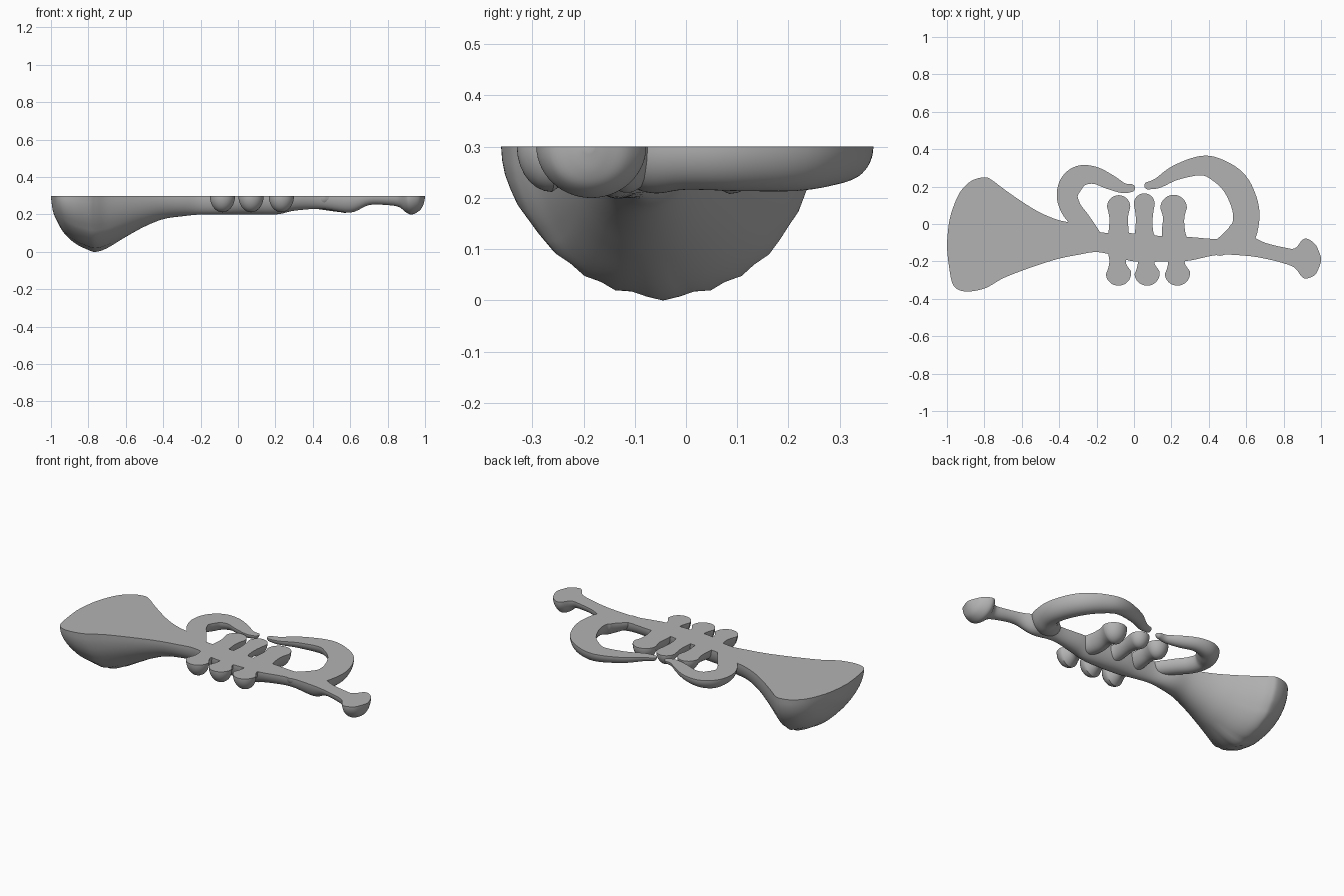
import bpy, bmesh, math
from mathutils import Vector

if "Cube" in bpy.data.objects:
    bpy.data.objects.remove(bpy.data.objects["Cube"], do_unlink=True)

TOP = 0.3      # height of the flat face shared by every part
SIDES = 28     # segments in each half-round cross-section

grey = bpy.data.materials.new("plain grey")
grey.use_nodes = True
colour = (0.45, 0.45, 0.45, 1)
grey.diffuse_color = colour
grey.node_tree.nodes["Principled BSDF"].inputs["Base Color"].default_value = colour


def smooth_path(stations, steps):
    """Catmull-Rom interpolation through tuples of any length."""
    pts = [Vector(s) for s in stations]
    pts = [pts[0]] + pts + [pts[-1]]
    out = []
    for a, b, c, d in zip(pts, pts[1:], pts[2:], pts[3:]):
        for i in range(steps):
            t = i / steps
            out.append(b + (c - a) * (t / 2) + (a * 2 - b * 5 + c * 4 - d) * (t * t / 2)
                       + (b * 3 - a - c * 3 + d) * (t ** 3 / 2))
    return out + [pts[-1]]


def loft(name, sections, pleat=None):
    """Skin half-round sections (centre, sideways direction, half width, depth)."""
    bm = bmesh.new()
    rings = []
    for centre, side, half, depth in sections:
        ring = []
        for i in range(SIDES + 1):
            a = math.pi * i / SIDES
            k = pleat(centre.x, a) if pleat else 1
            flat = centre + side * (half * math.cos(a) * k)
            ring.append(bm.verts.new((flat.x, flat.y, TOP - depth * math.sin(a) * k)))
        rings.append(ring)
    for r, s in zip(rings, rings[1:]):
        for i in range(len(r)):
            j = (i + 1) % len(r)
            bm.faces.new((r[i], r[j], s[j], s[i]))
    bm.faces.new(rings[0])
    bm.faces.new(rings[-1])
    bmesh.ops.recalc_face_normals(bm, faces=bm.faces)
    mesh = bpy.data.meshes.new(name)
    bm.to_mesh(mesh)
    bm.free()
    mesh.materials.append(grey)
    obj = bpy.data.objects.new(name, mesh)
    bpy.context.collection.objects.link(obj)
    bpy.ops.object.select_all(action='DESELECT')
    obj.select_set(True)
    bpy.context.view_layer.objects.active = obj
    bpy.ops.object.shade_smooth_by_angle(angle=math.radians(35))
    return obj


def tube(name, stations, ratio=1.2, steps=6):
    """Round-ended half tube through (x, y, half width) stations."""
    path = smooth_path(stations, steps)
    sections = []
    last = len(path) - 1
    for i, p in enumerate(path):
        run = (path[min(i + 1, last)] - path[max(i - 1, 0)]).xy.normalized()
        side = Vector((-run.y, run.x))
        body = (p.xy, side, p.z, p.z * ratio)
        if i in (0, last):
            sign = -1 if i == 0 else 1
            cap = []
            for k in range(1, 8):
                a = math.pi / 2 * k / 7
                r = max(math.cos(a), 0.02) * p.z
                cap.append((p.xy + run * (sign * p.z * math.sin(a)), side, r, r * ratio))
            sections += cap[::-1] + [body] if i == 0 else [body] + cap
        else:
            sections.append(body)
    return loft(name, sections)


# Bell, main pipe and mouthpiece: x, lower edge, upper edge, underside height
pipe = [
    (-1, -.13, -.1, .29), (-.99, -.22, 0, .22), (-.97, -.32, .08, .17),
    (-.93, -.355, .17, .1), (-.87, -.36, .23, .045), (-.8, -.345, .25, .01),
    (-.76, -.325, .235, 0), (-.7, -.29, .19, .02), (-.6, -.25, .12, .08),
    (-.5, -.215, .06, .135), (-.4, -.185, .02, .175), (-.3, -.165, 0, .19),
    (-.2, -.15, -.04, .2), (-.1, -.17, -.05, .2), (0, -.2, -.05, .2),
    (.2, -.2, -.07, .2), (.3, -.195, -.07, .22), (.45, -.165, -.08, .23),
    (.6, -.17, -.06, .21), (.7, -.185, -.1, .25), (.8, -.21, -.125, .25),
    (.86, -.235, -.13, .24), (.9, -.285, -.085, .21), (.93, -.29, -.08, .2),
    (.97, -.27, -.11, .22), (.99, -.23, -.15, .25), (1, -.2, -.18, .29),
]


def bell_pleat(x, a):
    """Shallow stepped folds that fade out towards the rim edges and the pipe."""
    fade = max(0, 1 - abs(x + 0.78) / 0.2)
    turn = abs(a / math.pi - 0.5) * 2
    return 1 - 0.05 * fade * ((turn * 6) % 1) * (1 - turn)


sections = []
for x, low, high, under in smooth_path(pipe, 5):
    sections.append((Vector((x, (low + high) / 2)), Vector((0, 1)),
                     max((high - low) / 2, .002), max(TOP - under, .002)))
loft("bell_and_pipe", sections, bell_pleat)

# Curved side tubes
tube("large_loop", [
    (.075, .205, .02), (.13, .22, .028), (.225, .275, .04), (.36, .312, .052),
    (.45, .287, .062), (.54, .215, .072), (.593, .1, .072), (.597, 0, .07),
    (.56, -.07, .075), (.46, -.125, .045)])
tube("small_loop", [
    (-.015, .192, .021), (-.06, .193, .028), (-.13, .225, .04), (-.21, .26, .046),
    (-.285, .258, .056), (-.335, .215, .062), (-.357, .15, .056),
    (-.335, .08, .055), (-.285, .015, .053), (-.23, -.06, .05)], 1.15)

# Three valves, each with a cap above the pipe and a knob below it
for label, top_x, low_x, cap_y, size in (("first", -.082, -.083, .092, .062),
                                         ("second", .055, .07, .108, .056),
                                         ("third", .212, .232, .085, .071)):
    tube(label + "_valve", [
        (top_x, cap_y, size), (top_x, .03, size * .8), (top_x, -.05, size * .88),
        (low_x, -.13, .06), (low_x - .005, -.205, .044), (low_x, -.262, .068)], 1.3)
